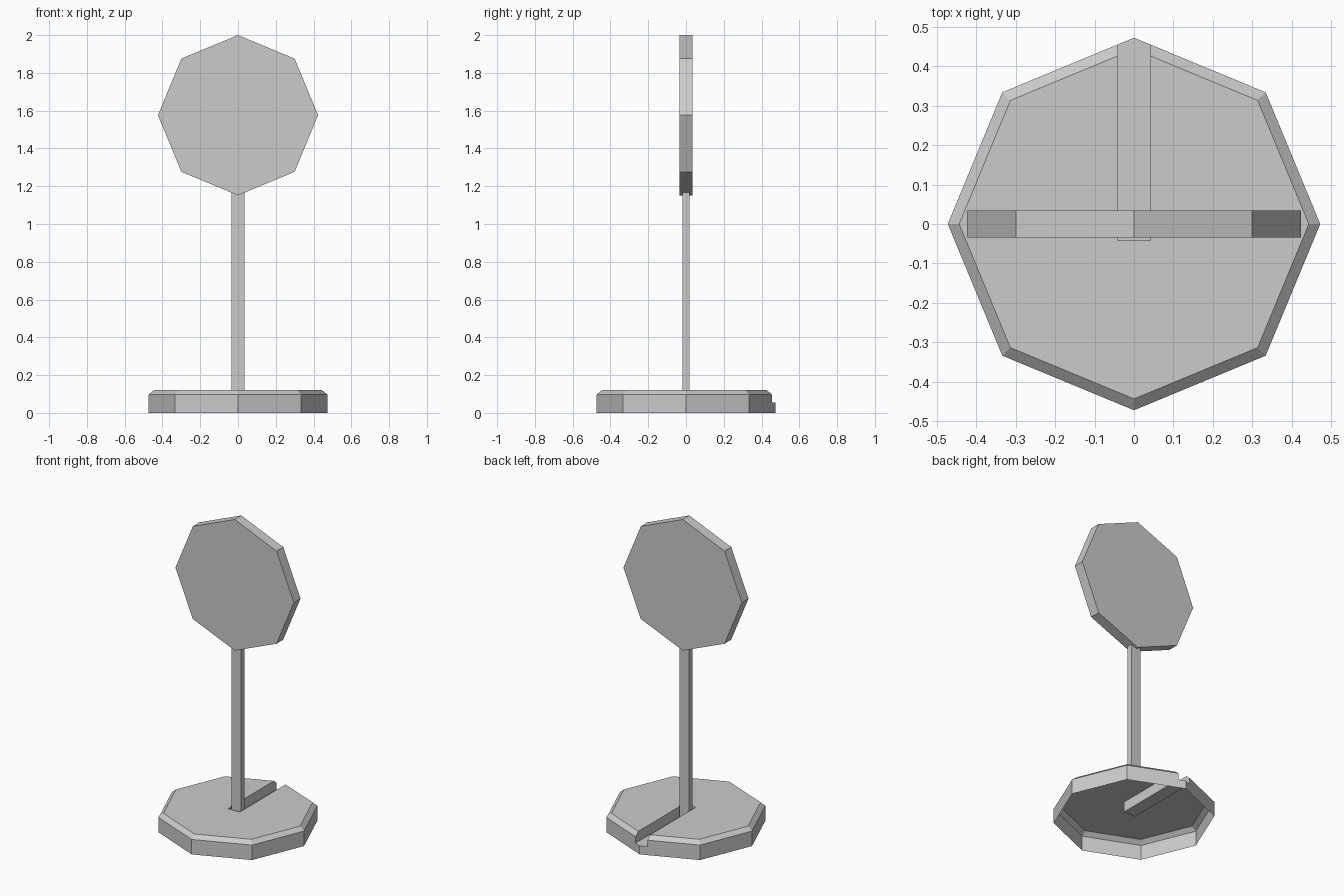
import bpy, bmesh, math

if "Cube" in bpy.data.objects:
    bpy.data.objects.remove(bpy.data.objects["Cube"], do_unlink=True)

grey = bpy.data.materials.new("plain grey")
grey.diffuse_color = (0.6, 0.6, 0.6, 1)
grey.use_nodes = True
grey.node_tree.nodes["Principled BSDF"].inputs["Base Color"].default_value = (0.6, 0.6, 0.6, 1)


def finish(name, bm):
    bmesh.ops.recalc_face_normals(bm, faces=bm.faces)
    mesh = bpy.data.meshes.new(name)
    bm.to_mesh(mesh)
    bm.free()
    mesh.materials.append(grey)
    obj = bpy.data.objects.new(name, mesh)
    bpy.context.collection.objects.link(obj)
    return obj


def octagon_stack(name, rings, place):
    """Octagons of (radius, height) joined into a closed solid; place maps local to model axes."""
    bm = bmesh.new()
    loops = []
    for r, h in rings:
        angles = [i * math.pi / 4 for i in range(8)]
        loops.append([bm.verts.new(place(r * math.cos(a), r * math.sin(a), h)) for a in angles])
    for low, high in zip(loops, loops[1:]):
        for i in range(8):
            j = (i + 1) % 8
            bm.faces.new((low[i], low[j], high[j], high[i]))
    bm.faces.new(loops[0][::-1])
    bm.faces.new(loops[-1])
    return finish(name, bm)


def box(name, lo, hi):
    bm = bmesh.new()
    bmesh.ops.create_cube(bm, size=1)
    for v in bm.verts:
        v.co = [lo[k] + (v.co[k] + 0.5) * (hi[k] - lo[k]) for k in range(3)]
    return finish(name, bm)


# Chamfered octagonal base
base = octagon_stack("base", [(0.473, 0), (0.473, 0.097), (0.444, 0.121)],
                     lambda u, v, h: (u, v, h))

# Storage slot running from the post out through the back edge
cutter = box("slot_cutter", (-0.042, -0.042, 0.055), (0.042, 0.6, 0.3))
cutter.hide_render = True
slot = base.modifiers.new("slot", "BOOLEAN")
slot.operation = "DIFFERENCE"
slot.solver = "EXACT"
slot.object = cutter
bpy.context.view_layer.objects.active = base
bpy.ops.object.modifier_apply(modifier=slot.name)
bpy.data.objects.remove(cutter, do_unlink=True)

# Open underside, leaving a hollow shell
bm = bmesh.new()
bm.from_mesh(base.data)
underside = [f for f in bm.faces if all(v.co.z < 0.001 for v in f.verts)]
bmesh.ops.delete(bm, geom=underside, context="FACES")
bm.to_mesh(base.data)
bm.free()

# Flat post standing in the slot
box("post", (-0.035, -0.018, 0.055), (0.035, 0.018, 1.166))

# Upright octagonal sign plate
octagon_stack("sign_plate", [(0.424, -0.034), (0.424, 0.034)],
              lambda u, v, h: (u, h, 1.576 + v))
